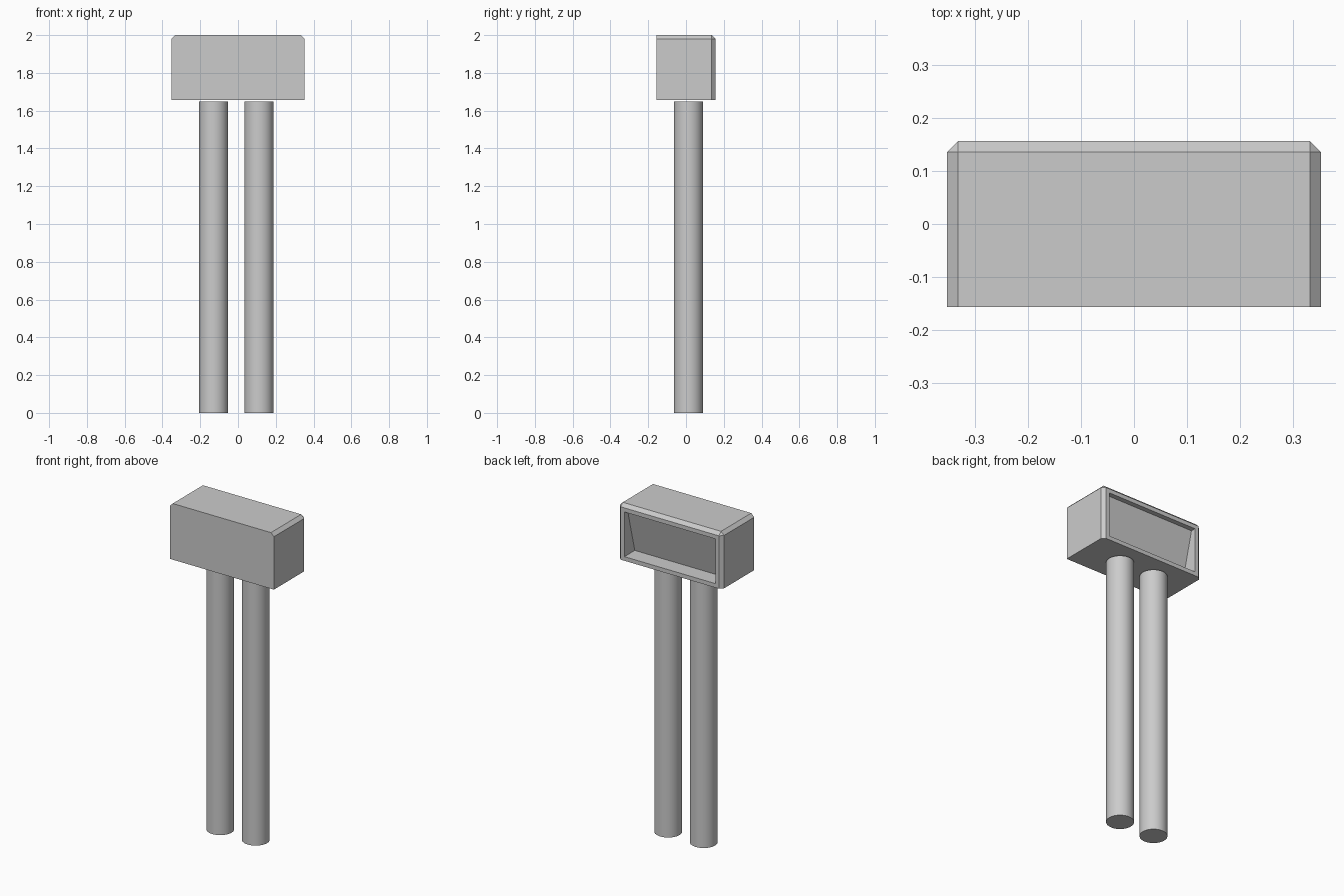
import bpy, bmesh
from mathutils import Vector

if "Cube" in bpy.data.objects:
    bpy.data.objects.remove(bpy.data.objects["Cube"])

W, D, Z0, Z1 = 0.352, 0.156, 1.657, 2.0   # half width, half depth, bottom, top
BEVEL, RIM = 0.02, 0.025
LEG_R, LEG_H, LEG_Y = 0.077, 1.648, 0.013


def finish(bm, name):
    bmesh.ops.recalc_face_normals(bm, faces=bm.faces)
    mesh = bpy.data.meshes.new(name)
    bm.to_mesh(mesh)
    bm.free()
    obj = bpy.data.objects.new(name, mesh)
    bpy.context.collection.objects.link(obj)
    return obj


# Sign housing: box with chamfered side-top, back-top and back-side edges
bm = bmesh.new()
bmesh.ops.create_cube(bm, size=1)
for v in bm.verts:
    v.co = Vector((v.co.x * 2 * W, v.co.y * 2 * D, Z0 if v.co.z < 0 else Z1))


def chamfered(edge):
    m = (edge.verts[0].co + edge.verts[1].co) / 2
    side, back, top = abs(m.x) > W - 1e-4, m.y > D - 1e-4, m.z > Z1 - 1e-4
    return side + back + top == 2


bmesh.ops.bevel(bm, geom=[e for e in bm.edges if chamfered(e)], offset=BEVEL,
                offset_type='OFFSET', segments=1, affect='EDGES', profile=0.5)

# Recessed panel in the back, leaning so its foot sits deeper than its head
bm.normal_update()
panel = max(bm.faces, key=lambda f: f.normal.y * f.calc_area())
bmesh.ops.inset_region(bm, faces=[panel], thickness=RIM, use_even_offset=True)
panel = bmesh.ops.extrude_discrete_faces(bm, faces=[panel])["faces"][0]
mid = panel.calc_center_median().z
for v in panel.verts:
    v.co.y -= 0.10 if v.co.z < mid else 0.03
finish(bm, "sign_housing")

# Two round posts
for name, x in (("left_post", -0.129), ("right_post", 0.111)):
    bpy.ops.mesh.primitive_cylinder_add(vertices=32, radius=LEG_R, depth=LEG_H,
                                        location=(x, LEG_Y, LEG_H / 2))
    bpy.context.object.name = name
    bpy.ops.object.shade_smooth_by_angle()
